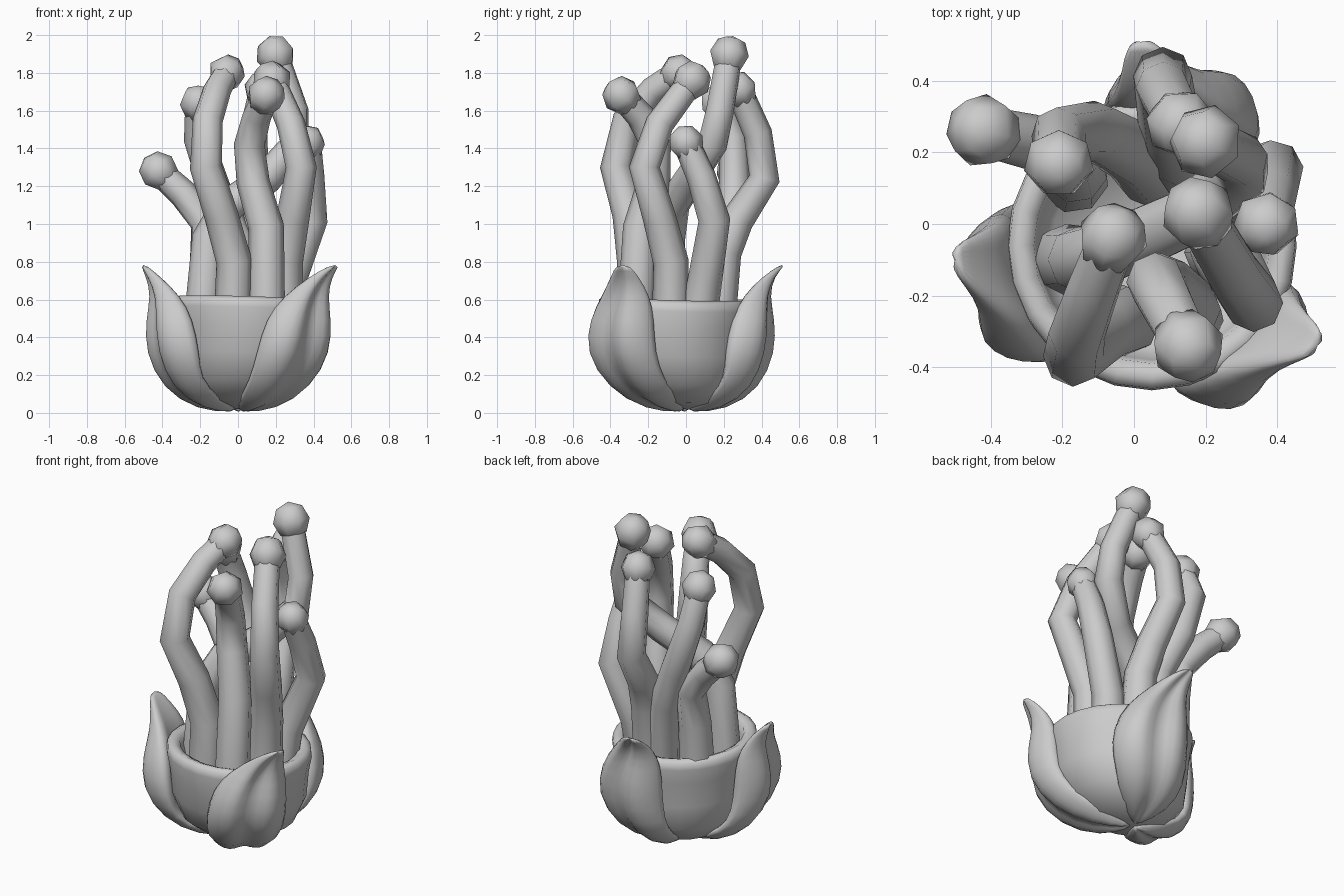
import bpy, bmesh, math
from mathutils import Vector

cube = bpy.data.objects.get("Cube")
if cube:
    bpy.data.objects.remove(cube, do_unlink=True)

grey = bpy.data.materials.new("plain grey")
grey.use_nodes = True
COLOUR = (0.6, 0.6, 0.6, 1)
grey.diffuse_color = COLOUR
grey.node_tree.nodes["Principled BSDF"].inputs["Base Color"].default_value = COLOUR

CX, CY = 0.05, -0.06  # axis of the cup


def add_object(name, data):
    ob = bpy.data.objects.new(name, data)
    bpy.context.collection.objects.link(ob)
    data.materials.append(grey)
    return ob


def mesh_object(name, bm):
    bmesh.ops.recalc_face_normals(bm, faces=bm.faces)
    me = bpy.data.meshes.new(name)
    bm.to_mesh(me)
    bm.free()
    for p in me.polygons:
        p.use_smooth = True
    return add_object(name, me)


# Skin a stack of closed loops and cap both ends
def skin(name, loops):
    bm = bmesh.new()
    rings = [[bm.verts.new(co) for co in loop] for loop in loops]
    n = len(rings[0])
    for a, b in zip(rings, rings[1:]):
        for i in range(n):
            j = (i + 1) % n
            bm.faces.new((a[i], a[j], b[j], b[i]))
    bm.faces.new(rings[0])
    bm.faces.new(rings[-1])
    return mesh_object(name, bm)


def around(r, a, z, centre):
    return (CX * centre + r * math.cos(a), CY * centre + r * math.sin(a), z)


# Cup: lathed bowl with a rolled, slightly tilted lip and a hollow inside
def make_cup():
    profile = [(0.02, 0.02), (0.2, 0.06), (0.32, 0.16), (0.375, 0.31), (0.388, 0.46),
               (0.405, 0.55), (0.4, 0.59), (0.37, 0.607), (0.33, 0.59), (0.32, 0.54), (0.28, 0.42), (0.02, 0.38)]
    n = 24
    loops = []
    for r, z in profile:
        loop = []
        for i in range(n):
            a = math.tau * i / n
            tilt = 0.03 * r * (math.cos(a) + math.sin(a))
            loop.append(around(r, a, z - tilt, min(1, z / 0.3)))
        loops.append(loop)
    skin("cup", loops)


# Leaf: thick blade with two bulging halves beside a sunken midrib
def make_leaf(name, angle, twist, size, tip_r):
    rows = [(0.01, 0.012, 0.07), (0.22, 0.04, 0.18), (0.39, 0.15, 0.26), (0.46, 0.32, 0.295),
            (0.46, 0.5, 0.265), (0.45, 0.62, 0.185), (0.49, 0.72, 0.1), (tip_r, 0.785, 0.045)]
    half = 4
    ss = [i / half for i in range(-half, half + 1)]
    section = [(s, 0.28 * math.sin(math.pi * abs(s) ** 0.75) - 0.22 * s * s) for s in ss]
    section += [(s, -0.4) for s in reversed(ss[1:-1])]
    loops = []
    for r, z, w in rows:
        k = min(1, z / 0.3)
        turn = math.radians(angle + twist * max(0, (z - 0.4) / 0.38) ** 1.3)
        rr = r if r == tip_r else r * (1 + (size - 1) * k)
        # Near the base the blade thickens upward instead of inward
        loops.append([around(rr + b * w * k, turn + s * w / max(rr, 0.12),
                             z - b * w * (1 - k) * 0.8, k) for s, b in section])
    ob = skin(name, loops)
    sub = ob.modifiers.new("rounding", "SUBSURF")
    sub.levels = sub.render_levels = 1


# Tentacle: tapered eight-sided tube ending in a faceted ball
def make_tentacle(name, points, ball):
    cu = bpy.data.curves.new(name, "CURVE")
    cu.dimensions = "3D"
    cu.bevel_depth = 1
    cu.bevel_resolution = 2
    cu.use_fill_caps = True
    sp = cu.splines.new("POLY")
    sp.points.add(len(points) - 1)
    for i, (pt, co) in enumerate(zip(sp.points, points)):
        pt.co = (*co, 1)
        pt.radius = 0.1 - 0.03 * i / (len(points) - 1)
    tube = add_object(name, cu)
    bpy.ops.object.select_all(action="DESELECT")
    tube.select_set(True)
    bpy.context.view_layer.objects.active = tube
    bpy.ops.object.convert(target="MESH")
    bpy.ops.object.shade_smooth_by_angle(angle=math.radians(60))
    tip, before = Vector(points[-1]), Vector(points[-2])
    bm = bmesh.new()
    bmesh.ops.create_uvsphere(bm, u_segments=7, v_segments=4, radius=ball)
    ob = mesh_object(name + "_ball", bm)
    ob.location = tip
    ob.rotation_euler = (tip - before).to_track_quat("Z", "Y").to_euler()


make_cup()
make_leaf("right_front_leaf", -49, 18, 1.0, 0.55)
make_leaf("back_leaf", 75, 18, 1.03, 0.58)
make_leaf("left_leaf", 199, -15, 1.05, 0.56)

tentacles = {
    "low_side": ([(-0.17, 0.13, 0.45), (-0.165, 0.15, 0.8), (-0.17, 0.19, 1.01), (-0.29, 0.23, 1.16),
                  (-0.42, 0.26, 1.28)], 0.105),
    "rear_left": ([(0.06, 0.14, 0.45), (0, 0.2, 0.9), (-0.11, 0.26, 1.15), (-0.21, 0.25, 1.45),
                   (-0.21, 0.17, 1.64)], 0.1),
    "front_left": ([(-0.03, -0.27, 0.45), (-0.02, -0.27, 0.8), (-0.09, -0.3, 1.05), (-0.17, -0.37, 1.3),
                    (-0.16, -0.31, 1.55), (-0.11, -0.17, 1.71), (-0.06, -0.04, 1.8)], 0.1),
    "front_centre": ([(0.15, -0.27, 0.45), (0.15, -0.24, 0.98), (0.08, -0.17, 1.22), (0.06, -0.16, 1.42),
                      (0.1, -0.24, 1.57), (0.15, -0.34, 1.68)], 0.104),
    "right": ([(0.24, -0.08, 0.45), (0.25, -0.08, 0.8), (0.29, -0.14, 1.03), (0.335, -0.22, 1.3),
               (0.28, -0.14, 1.53), (0.18, 0.03, 1.76)], 0.105),
    "tall": ([(-0.19, -0.1, 0.45), (-0.15, -0.1, 0.92), (-0.05, -0.07, 1.1), (0.15, 0.02, 1.24),
              (0.3, 0.14, 1.42), (0.3, 0.18, 1.6), (0.2, 0.23, 1.895)], 0.106),
    "rear": ([(0.12, 0.16, 0.45), (0.12, 0.2, 0.85), (0.1, 0.27, 1.02), (0.08, 0.415, 1.24),
              (0.08, 0.38, 1.48), (0.13, 0.28, 1.71)], 0.1),
    "right_low": ([(0.24, 0.06, 0.45), (0.27, 0.1, 0.7), (0.39, 0.15, 1.02), (0.38, 0.08, 1.25),
                   (0.37, 0, 1.43)], 0.095),
}
for key, (path, ball) in tentacles.items():
    make_tentacle(key + "_tentacle", path, ball)
